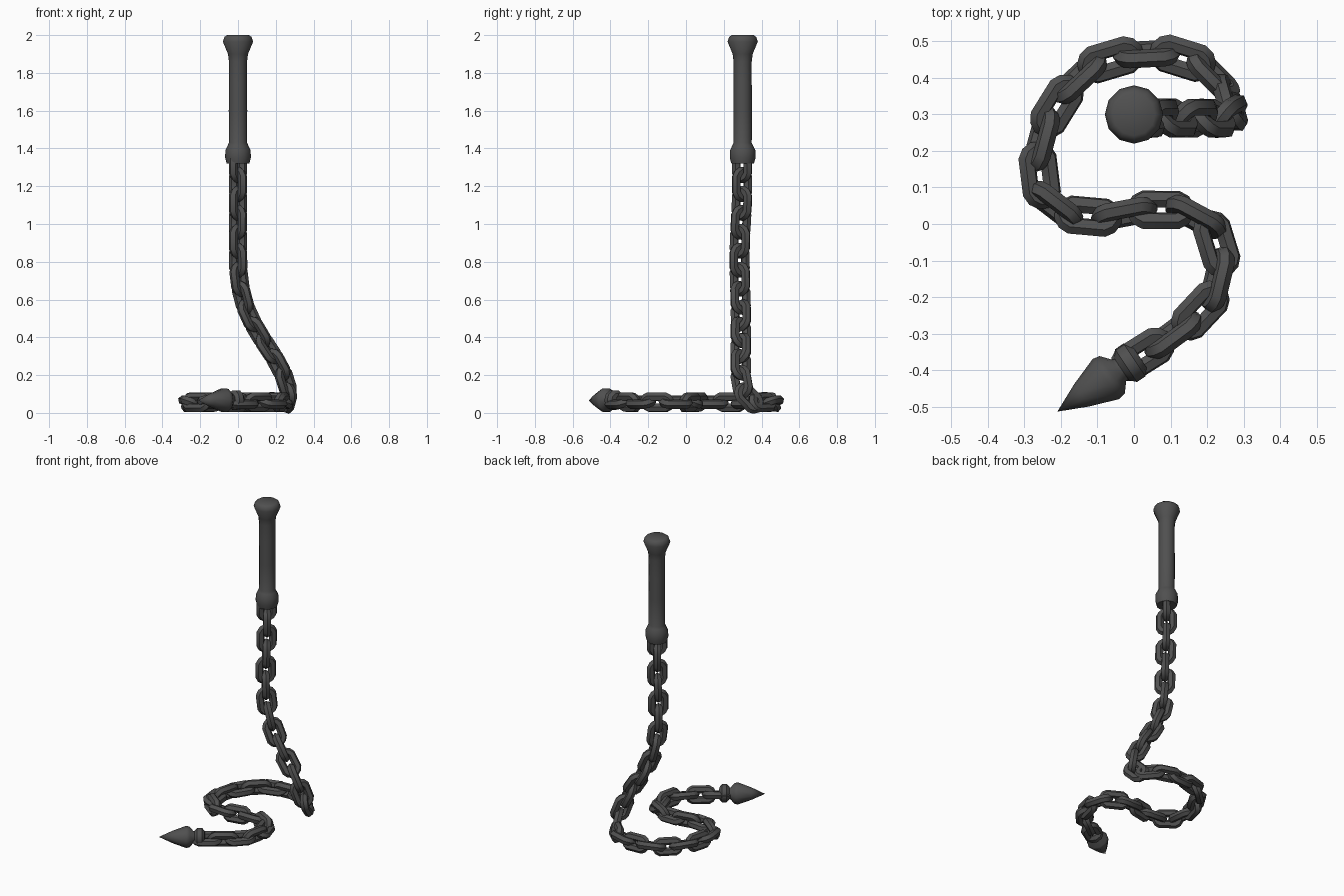
import bpy, bmesh, math
from mathutils import Vector, Matrix

if "Cube" in bpy.data.objects:
    bpy.data.objects.remove(bpy.data.objects["Cube"])

iron = bpy.data.materials.new("dark iron")
iron.diffuse_color = (0.08, 0.08, 0.08, 1)
iron.use_nodes = True
iron.node_tree.nodes["Principled BSDF"].inputs["Base Color"].default_value = iron.diffuse_color


def finish(name, bm, angle=40):
    bmesh.ops.recalc_face_normals(bm, faces=bm.faces)
    me = bpy.data.meshes.new(name)
    bm.to_mesh(me)
    bm.free()
    ob = bpy.data.objects.new(name, me)
    bpy.context.collection.objects.link(ob)
    me.materials.append(iron)
    bpy.ops.object.select_all(action='DESELECT')
    ob.select_set(True)
    bpy.context.view_layer.objects.active = ob
    bpy.ops.object.shade_smooth_by_angle(angle=math.radians(angle))
    return ob


def lathe(name, profile, sides, matrix):
    """Revolve (radius, height) points about local z; radius 0 closes an end."""
    bm = bmesh.new()
    rings = []
    for r, h in profile:
        n = 1 if r == 0 else sides
        rings.append([bm.verts.new(matrix @ Vector((r * math.cos(2 * math.pi * i / sides),
                                                    r * math.sin(2 * math.pi * i / sides), h)))
                      for i in range(n)])
    for a, b in zip(rings, rings[1:]):
        for i in range(sides):
            j = (i + 1) % sides
            loop = [a[i % len(a)], a[j % len(a)], b[j % len(b)], b[i % len(b)]]
            bm.faces.new(list(dict.fromkeys(loop)))
    return finish(name, bm)


def add_link(bm, centre, t, w, length, width, wire):
    """Stadium-shaped chain link lying in the plane of t and w."""
    n = t.cross(w)
    r = width / 2 - wire                     # radius of the round ends
    s = length / 2 - wire - r                # half of the straight part
    steps, sides, rings = 12, 6, []
    for k in range(steps):
        a = 2 * math.pi * (k + 0.5) / steps
        out = t * math.sin(a) + w * math.cos(a)
        spine = centre + out * r + t * math.copysign(s, math.sin(a))
        rings.append([bm.verts.new(spine + (out * math.cos(b) + n * math.sin(b)) * wire)
                      for b in (2 * math.pi * i / sides for i in range(sides))])
    for k in range(steps):
        a, b = rings[k], rings[(k + 1) % steps]
        for i in range(sides):
            j = (i + 1) % sides
            bm.faces.new((a[i], a[j], b[j], b[i]))


# Handle: pommel, grip and collar
lathe("handle", [(0, 1.32), (0.06, 1.32), (0.068, 1.35), (0.067, 1.39), (0.055, 1.415),
                 (0.048, 1.43), (0.049, 1.6), (0.048, 1.75), (0.048, 1.86), (0.053, 1.9),
                 (0.08, 1.965), (0.072, 1.99), (0.058, 2.0), (0, 2.0)], 12,
      Matrix.Translation((0, 0.3, 0)))

# Chain path: hangs straight, bends to the floor, then an S-curve
F = 0.057
hang = [(0, 0.295, 1.38), (0, 0.297, 1.15), (0, 0.285, 0.9), (0.005, 0.285, 0.72),
        (0.04, 0.29, 0.56), (0.11, 0.29, 0.42), (0.2, 0.29, 0.28), (0.26, 0.295, 0.15)]
floor = [(0.262, 0.345), (0.2, 0.425), (0.1, 0.465), (0, 0.463), (-0.1, 0.44), (-0.18, 0.37),
         (-0.25, 0.25), (-0.262, 0.15), (-0.23, 0.05), (-0.1, 0.017), (0.0, 0.035),
         (0.08, 0.04), (0.18, 0.02), (0.235, -0.07), (0.215, -0.2), (0.11, -0.3),
         (0.02, -0.36), (-0.02, -0.385)]
pts = [Vector(p) for p in hang] + [Vector((x, y, F)) for x, y in floor]
path = []
for i in range(len(pts) - 1):                # Catmull-Rom smoothing
    p0, p1, p2, p3 = pts[max(i - 1, 0)], pts[i], pts[i + 1], pts[min(i + 2, len(pts) - 1)]
    for k in range(16):
        u = k / 16
        path.append(0.5 * (2 * p1 + (p2 - p0) * u + (2 * p0 - 5 * p1 + 4 * p2 - p3) * u * u
                           + (3 * p1 - p0 - 3 * p2 + p3) * u ** 3))
path.append(pts[-1])
dist = [0]
for a, b in zip(path, path[1:]):
    dist.append(dist[-1] + (b - a).length)


def at(d):
    d = min(max(d, 0), dist[-1])
    i = next(k for k in range(1, len(dist)) if dist[k] >= d)
    return path[i - 1].lerp(path[i], (d - dist[i - 1]) / (dist[i] - dist[i - 1]))


# Chain links: rolled to either side while hanging, flat and upright in turn on the floor
bm = bmesh.new()
count = round((dist[-1] - 0.12) / 0.099)
pitch = (dist[-1] - 0.12) / count
centres = [at(0.07 + k * pitch) for k in range(count + 1)]
flat = min(range(count + 1), key=lambda k: (centres[k] - Vector((0.08, 0.04, F))).length)
for k in range(count + 1):
    d = 0.07 + k * pitch
    t = (at(d + 0.06) - at(d - 0.06)).normalized()
    upright = abs(t.z) > 0.5
    ref = Vector((0, 1, 0)) if upright else Vector((0, 0, 1))
    ref = (ref - t * ref.dot(t)).normalized()
    if upright:
        roll = math.radians(38) * (-1 if k % 2 else 1)
    else:
        roll = math.radians(70 if (k - flat) % 2 == 0 else -22)
    w = ref * math.cos(roll) + t.cross(ref) * math.sin(roll)
    c = at(d) * 0.6 + (at(d + 0.06) + at(d - 0.06)) * 0.2
    c.z = max(c.z, F)
    add_link(bm, c, t, w, 0.188, 0.13 if upright else 0.115, 0.025)
finish("chain", bm, 50)

# Spear tip with its collar ring, pointing along the end of the chain
base = Vector((-0.01, -0.38, 0.068))
tip = Vector((-0.21, -0.514, 0.066))
rot = (tip - base).to_track_quat('Z', 'Y').to_matrix().to_4x4()
length = (tip - base).length
place = Matrix.Translation(base) @ rot
lathe("tip_collar", [(0, -0.03), (0.035, -0.03), (0.054, -0.014), (0.054, 0.014),
                     (0.038, 0.03), (0, 0.03)], 10, place)
lathe("spear_tip", [(0, 0.02), (0.033, 0.022), (0.036, 0.038), (0.062, 0.06), (0.066, 0.08),
                    (0.037, 0.16), (0, length)], 10, place)
